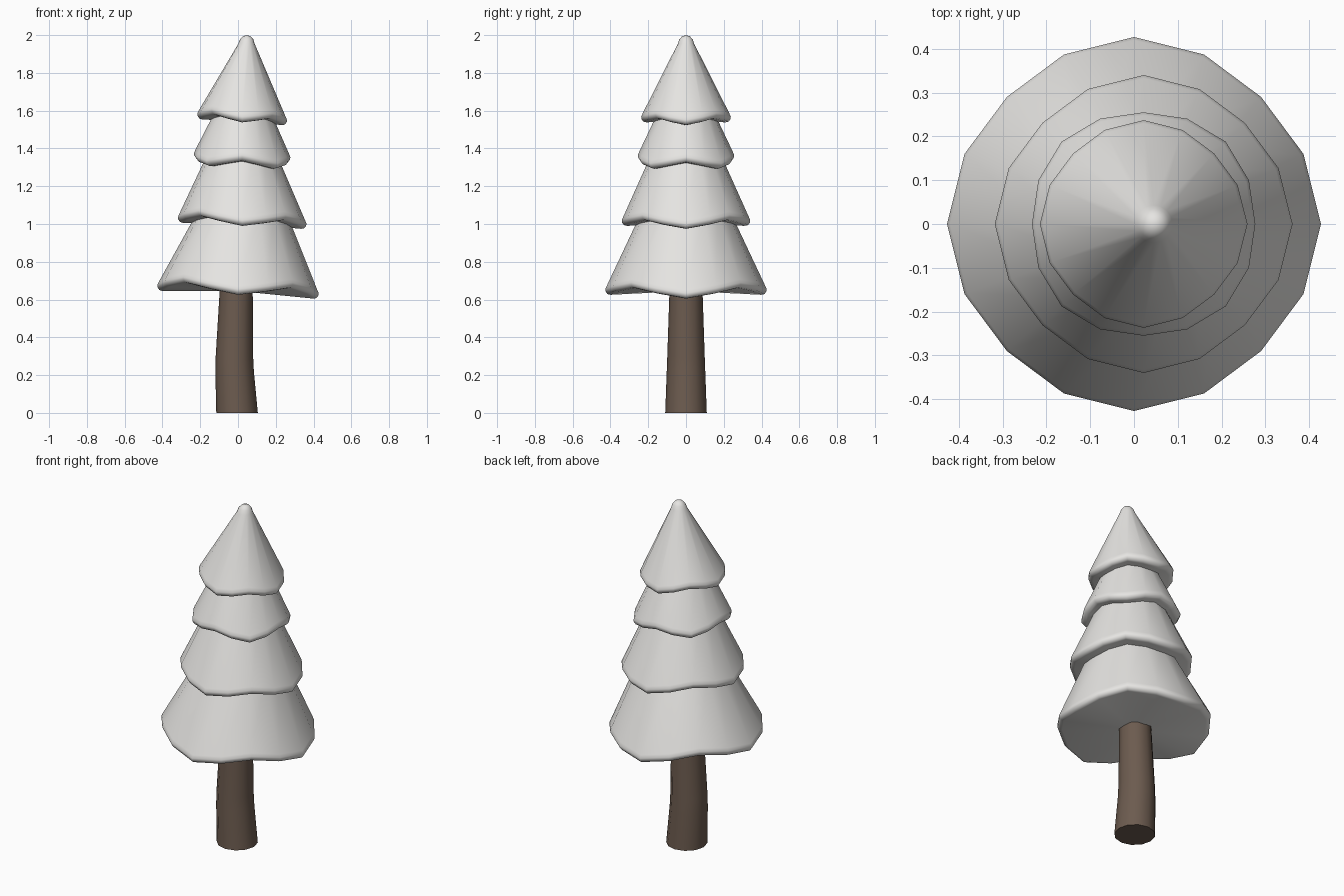
import bpy, bmesh, math

if "Cube" in bpy.data.objects:
    bpy.data.objects.remove(bpy.data.objects["Cube"])

SIDES = 16


def material(name, color):
    m = bpy.data.materials.new(name)
    m.diffuse_color = (*color, 1)
    m.use_nodes = True
    m.node_tree.nodes["Principled BSDF"].inputs["Base Color"].default_value = m.diffuse_color
    return m


snow = material("pale_grey", (0.79, 0.78, 0.76))
bark = material("brown_bark", (0.15, 0.105, 0.078))


def loft(name, rings, mat, bottom=None, tip=None):
    """Skin a stack of point rings; close ends with a fan point or a flat cap."""
    bm = bmesh.new()
    loops = [[bm.verts.new(p) for p in ring] for ring in rings]
    n = len(loops[0])
    for a, b in zip(loops, loops[1:]):
        for i in range(n):
            j = (i + 1) % n
            bm.faces.new((a[i], a[j], b[j], b[i]))
    for loop, point in ((loops[0], bottom), (loops[-1], tip)):
        if point is None:
            bm.faces.new(loop)
        else:
            c = bm.verts.new(point)
            for i in range(n):
                bm.faces.new((loop[i], loop[(i + 1) % n], c))
    bmesh.ops.recalc_face_normals(bm, faces=bm.faces)
    me = bpy.data.meshes.new(name)
    bm.to_mesh(me)
    bm.free()
    me.materials.append(mat)
    me.shade_smooth()
    me.set_sharp_from_angle(angle=math.radians(50))
    ob = bpy.data.objects.new(name, me)
    bpy.context.collection.objects.link(ob)
    return ob


def ring(cx, r, z, n=SIDES, wave=0, flare=0, tilt=0):
    """Ring with four drooping lobes and a slight sideways lean."""
    pts = []
    for i in range(n):
        t = 2 * math.pi * i / n
        c = math.cos(4 * t)
        rr = r * (1 + flare * c)
        x = rr * math.cos(t)
        pts.append((cx + x, rr * math.sin(t), z - wave * c - tilt * x))
    return pts


def tier(name, cx, r, z, wave, tilt, upper, tip=None):
    flare = math.copysign(0.02, wave)
    r /= 1 + flare
    # underside edge, rounded rim, then the sloping side
    rim = [(r - 0.027, z), (r - 0.011, z + 0.004), (r - 0.001, z + 0.018),
           (r, z + 0.03), (r - 0.007, z + 0.047)]
    rings = [ring(cx, a, b, wave=wave, flare=flare, tilt=tilt) for a, b in rim]
    rings += [ring(*u) for u in upper]
    loft(name, rings, snow, bottom=(cx, 0, z - 0.005), tip=tip)


# Foliage tiers, bottom to top
tier("foliage_bottom", 0, 0.427, 0.65, 0.025, 0.05, [(0.02, 0.237, 1.06)])
tier("foliage_lower_middle", 0.022, 0.34, 1.01, 0.02, 0.05, [(0.022, 0.17, 1.40)])
tier("foliage_upper_middle", 0.022, 0.255, 1.317, -0.018, 0.04, [(0.026, 0.135, 1.62)])
tier("foliage_top", 0.022, 0.237, 1.553, 0.015, 0.07,
     [(0.045, 0.043, 1.955), (0.046, 0.035, 1.978), (0.047, 0.02, 1.994)],
     tip=(0.047, 0, 2.0))

# Slightly bent trunk
trunk = [(-0.005, 0.11, 0), (-0.018, 0.102, 0.22), (-0.019, 0.099, 0.30),
         (-0.01, 0.088, 0.63), (-0.008, 0.086, 0.72)]
loft("trunk", [ring(cx, r, z, n=12) for cx, r, z in trunk], bark)
